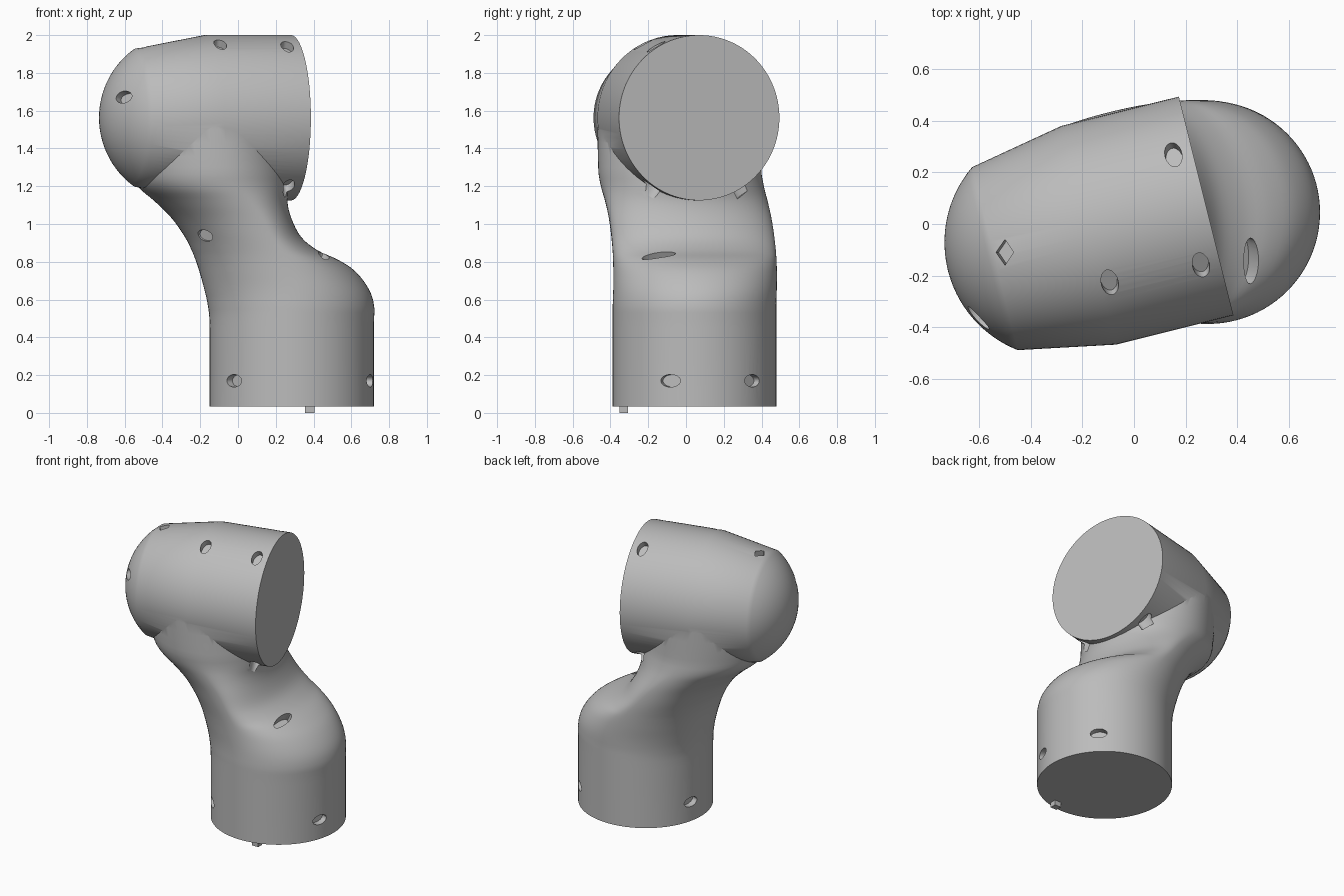
import bpy, bmesh, math
from mathutils import Vector, Matrix

cube = bpy.data.objects.get("Cube")
if cube:
    bpy.data.objects.remove(cube, do_unlink=True)

grey = bpy.data.materials.new("satin_grey")
grey.use_nodes = True
COL = (0.5, 0.5, 0.5, 1)
grey.diffuse_color = COL
grey.node_tree.nodes["Principled BSDF"].inputs["Base Color"].default_value = COL

SIDES = 96
UP = Vector((0, 0, 1))
YAW = math.radians(14)
AXIS = Vector((math.cos(YAW), math.sin(YAW), 0))     # head axis, towards flat face
SIDE = Vector((-math.sin(YAW), math.cos(YAW), 0))
FACE = Vector((0.28, 0.07, 1.5625))                  # centre of flat face
BASE = Vector((0.285, 0.045, 0))
R = 0.4375


def make_object(name, bm):
    bmesh.ops.recalc_face_normals(bm, faces=bm.faces)
    mesh = bpy.data.meshes.new(name)
    bm.to_mesh(mesh)
    bm.free()
    mesh.materials.append(grey)
    ob = bpy.data.objects.new(name, mesh)
    bpy.context.collection.objects.link(ob)
    return ob


def loft(name, rings):
    bm = bmesh.new()
    rows = [[bm.verts.new(p) for p in ring] for ring in rings]
    for a, b in zip(rows, rows[1:]):
        for i in range(len(a)):
            j = (i + 1) % len(a)
            bm.faces.new((a[i], a[j], b[j], b[i]))
    bm.faces.new(rows[0])
    bm.faces.new(rows[-1])
    return make_object(name, bm)


def angles():
    return [math.tau * i / SIDES for i in range(SIDES)]


def boolean(target, tool, mode):
    mod = target.modifiers.new(mode.lower(), 'BOOLEAN')
    mod.operation = mode
    mod.object = tool
    mod.solver = 'EXACT'
    bpy.ops.object.select_all(action='DESELECT')
    bpy.context.view_layer.objects.active = target
    target.select_set(True)
    bpy.ops.object.modifier_apply(modifier=mod.name)
    bpy.data.objects.remove(tool, do_unlink=True)


# Head: cylinder, tapered section and shallow dome turned about its axis
def head_point(t, r, a):
    return FACE - AXIS * t + (SIDE * math.sin(a) + UP * math.cos(a)) * r


profile = [(0, R), (0.47, R), (0.845, 0.366)]
DOME_R = 0.45
start = math.asin(0.366 / DOME_R)
for k in range(1, 15):
    a = start * (1 - k / 14.2)
    profile.append((0.845 + DOME_R * (math.cos(a) - math.cos(start)), DOME_R * math.sin(a)))
head = loft("head", [[head_point(t, r, a) for a in angles()] for t, r in profile])

# Base and neck: sections as height, outer edge, scooped edge, widest point
keys = [(0.035, -0.15, 0.72, 0.285), (0.45, -0.15, 0.72, 0.285), (0.57, -0.16, 0.72, 0.285),
        (0.66, -0.18, 0.69, 0.27), (0.75, -0.205, 0.62, 0.23), (0.81, -0.225, 0.53, 0.2),
        (0.86, -0.245, 0.42, 0.17), (0.93, -0.28, 0.33, 0.12), (1.03, -0.35, 0.275, 0.05),
        (1.12, -0.44, 0.255, -0.03), (1.2, -0.53, 0.265, -0.1), (1.3, -0.56, 0.26, -0.13),
        (1.55, -0.58, 0.22, -0.15)]


def catmull(p, q, r, s, u):
    return 0.5 * (2 * q + (r - p) * u + (2 * p - 5 * q + 4 * r - s) * u * u
                  + (3 * q - p - 3 * r + s) * u ** 3)


def neck_ring(z, left, right, mid):
    s = min(max((z - 0.57) / 0.7, 0), 1)
    cy = 0.045 + s * (FACE.y + (mid - FACE.x) * math.tan(YAW) - 0.045)
    turn = Matrix.Rotation(YAW * s, 3, 'Z')
    ring = []
    for a in angles():
        reach = right - mid if math.cos(a) > 0 else mid - left
        p = Vector((reach * math.cos(a), 0.433 * math.sin(a), 0))
        ring.append(turn @ p + Vector((mid, cy, z)))
    return ring


rings = []
for i in range(len(keys) - 1):
    quad = [Vector(keys[min(max(i + d, 0), len(keys) - 1)]) for d in (-1, 0, 1, 2)]
    steps = 1 if i == 0 else 4
    for k in range(steps):
        row = Vector(keys[0]) if i == 0 else catmull(*quad, k / steps)
        rings.append(neck_ring(*row))
rings.append(neck_ring(*keys[-1]))
body = loft("arm_housing", rings)
boolean(body, head, 'UNION')

# Oval screw recesses
holes = bmesh.new()


def recess(pos, normal, along, length=0.055, width=0.033, segments=24, depth=0.045):
    n = Vector(normal).normalized()
    y = n.cross(Vector(along)).normalized()
    x = y.cross(n)
    m = Matrix((x, y, n)).transposed().to_4x4()
    m.translation = Vector(pos)
    bmesh.ops.create_cone(holes, cap_ends=True, segments=segments, radius1=1, radius2=1, depth=2,
                          matrix=m @ Matrix.Diagonal((length, width, depth, 1)))


for deg in (45, 167, 225, 343):
    a = math.radians(deg)
    n = Vector((math.cos(a), math.sin(a), 0))
    recess(BASE + n * 0.435 + UP * 0.17, n, UP.cross(n))
for t, deg in ((0.075, 31), (0.075, -30), (0.075, 146), (0.075, -146), (0.435, -27)):
    a = math.radians(deg)
    n = SIDE * math.sin(a) + UP * math.cos(a)
    recess(head_point(t, R, a), n, AXIS.cross(n))
recess((-0.6, -0.36, 1.67), (-0.6, -0.75, 0.25), (1, -0.8, 0), 0.06)
recess((-0.5, -0.11, 1.93), (-0.2, 0, 1), (0, 1, 0), 0.05, 0.035, 4)
recess((-0.185, -0.27, 0.935), (-0.6, -0.75, -0.2), (1, -0.8, 0), 0.055)
recess((0.44, -0.14, 0.81), (0.5, -0.15, 0.85), (0, 1, 0.15), 0.09, 0.032)
boolean(body, make_object("recess_cutter", holes), 'DIFFERENCE')

bpy.ops.object.select_all(action='DESELECT')
bpy.context.view_layer.objects.active = body
body.select_set(True)
bpy.ops.object.shade_smooth_by_angle(angle=math.radians(30))

# Locating peg under the base
bm = bmesh.new()
bmesh.ops.create_cube(bm, size=1, matrix=Matrix.Translation((0.38, -0.33, 0.025))
                      @ Matrix.Diagonal((0.05, 0.045, 0.05, 1)))
make_object("locating_peg", bm)
